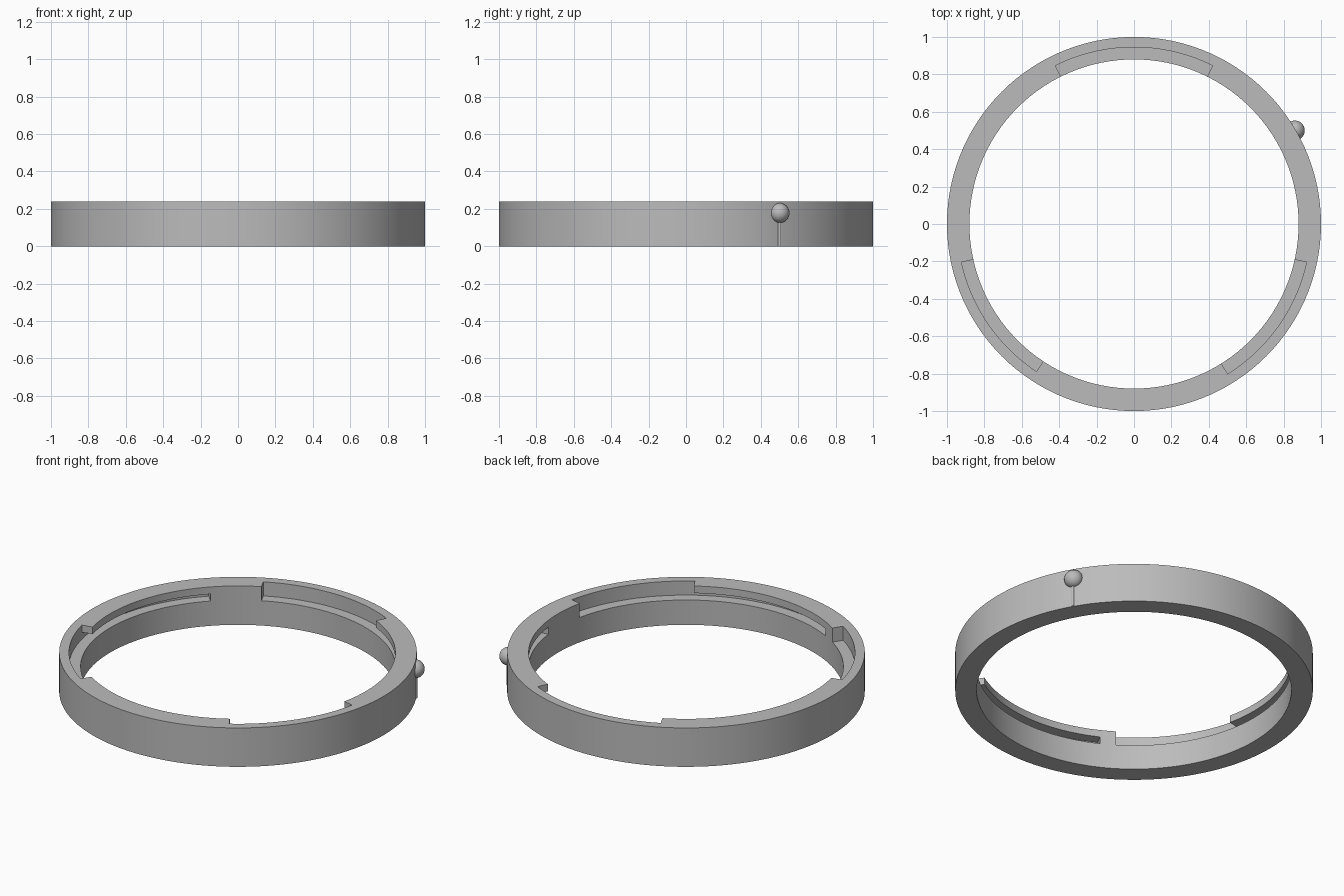
import bpy, bmesh
from math import cos, sin, radians, pi

cube = bpy.data.objects.get("Cube")
if cube:
    bpy.data.objects.remove(cube, do_unlink=True)

HEIGHT, OUTER, INNER = 0.24, 1.0, 0.88
RECESS = 0.945                      # radius of the notch and slot walls
FLOOR, SLOT_TOP = 0.153, 0.196

grey = bpy.data.materials.new("plain_grey")
grey.use_nodes = True
grey.diffuse_color = (0.5, 0.5, 0.5, 1)
grey.node_tree.nodes["Principled BSDF"].inputs["Base Color"].default_value = (0.5, 0.5, 0.5, 1)


def finish(name, bm):
    bmesh.ops.recalc_face_normals(bm, faces=bm.faces)
    mesh = bpy.data.meshes.new(name)
    bm.to_mesh(mesh)
    bm.free()
    mesh.materials.append(grey)
    obj = bpy.data.objects.new(name, mesh)
    bpy.context.collection.objects.link(obj)
    return obj


def sweep(name, angles, r0, r1, z0, z1, closed=False):
    """Rectangular section swept about the z axis through the given angles."""
    bm = bmesh.new()
    rows = [[bm.verts.new((r * cos(a), r * sin(a), z))
             for r, z in ((r0, z0), (r1, z0), (r1, z1), (r0, z1))] for a in angles]
    pairs = list(zip(rows, rows[1:]))
    if closed:
        pairs.append((rows[-1], rows[0]))
    else:
        bm.faces.new(rows[0])
        bm.faces.new(rows[-1][::-1])
    for a, b in pairs:
        for i in range(4):
            j = (i + 1) % 4
            bm.faces.new((a[i], a[j], b[j], b[i]))
    return finish(name, bm)


def arc(start, end, steps):
    return [radians(start + (end - start) * i / steps) for i in range(steps + 1)]


# Ring body
SEGMENTS = 120
ring = sweep("ring_body", [2 * pi * i / SEGMENTS for i in range(SEGMENTS)],
             INNER, OUTER, 0, HEIGHT, closed=True)

# Three entry notches, each with a locking slot running on under the rim
cutters = []
for slot_end, notch_start, notch_end in ((6, 63.6, 116.4), (135, 192.5, 236.5), (242.4, 302, 347.5)):
    notch = arc(notch_start, notch_end, 18)
    slot = arc(slot_end, notch_start, 20)[:-1] + notch
    cutters.append(sweep("notch_cutter", notch, 0.8, RECESS, SLOT_TOP - 0.01, HEIGHT + 0.1))
    cutters.append(sweep("slot_cutter", slot, 0.8, RECESS, FLOOR, SLOT_TOP))

for cutter in cutters:
    cutter.hide_render = True
    mod = ring.modifiers.new("cut", "BOOLEAN")
    mod.operation, mod.solver, mod.object = "DIFFERENCE", "EXACT", cutter

# Bake the cuts and drop the cutters
depsgraph = bpy.context.evaluated_depsgraph_get()
cut_mesh = bpy.data.meshes.new_from_object(ring.evaluated_get(depsgraph))
ring.modifiers.clear()
ring.data = cut_mesh
for cutter in cutters:
    bpy.data.objects.remove(cutter, do_unlink=True)

# Index marker on the outer wall: a ball on a thin stem
mx, my, ball_z = cos(radians(30)), sin(radians(30)), 0.178

bm = bmesh.new()
bmesh.ops.create_uvsphere(bm, u_segments=32, v_segments=20, radius=0.053)
bmesh.ops.translate(bm, vec=(mx - 0.006, my, ball_z), verts=bm.verts)
ball = finish("marker_ball", bm)

bm = bmesh.new()
bmesh.ops.create_cone(bm, cap_ends=True, segments=16, radius1=0.008, radius2=0.008, depth=ball_z)
bmesh.ops.translate(bm, vec=(mx, my, ball_z / 2), verts=bm.verts)
stem = finish("marker_stem", bm)

# Smooth the curved walls, keep the machined edges crisp
for obj in (ring, ball, stem):
    bpy.ops.object.select_all(action="DESELECT")
    obj.select_set(True)
    bpy.context.view_layer.objects.active = obj
    bpy.ops.object.shade_smooth_by_angle(angle=radians(30))
